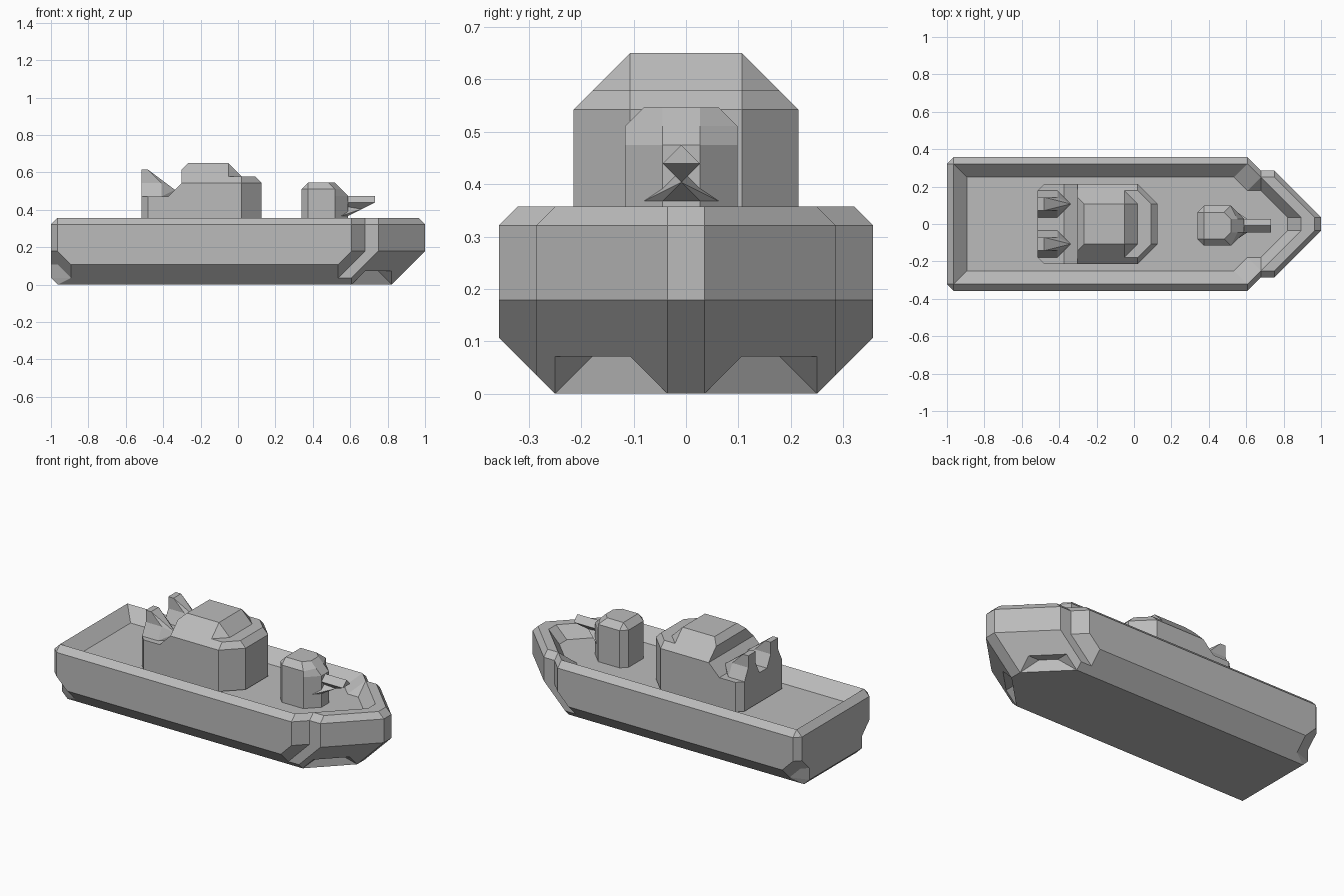
import bpy
import bmesh
from mathutils import Vector

if "Cube" in bpy.data.objects:
    bpy.data.objects.remove(bpy.data.objects["Cube"], do_unlink=True)

U = 1 / 28  # modelling unit: half the ship is 28 units long

grey = bpy.data.materials.new("hull grey")
grey.use_nodes = True
colour = (0.5, 0.5, 0.5, 1)
grey.diffuse_color = colour
grey.node_tree.nodes["Principled BSDF"].inputs["Base Color"].default_value = colour


def flip(p):
    return (p[0], -p[1], p[2])


def face(bm, pts):
    """Add a face, skipping repeated points."""
    unique = list(dict.fromkeys(pts))
    if len(unique) > 2:
        bm.faces.new([bm.verts.new(p) for p in unique])


def pair(bm, *pts):
    """Add a panel and its mirror image across the centreline."""
    face(bm, pts)
    face(bm, [flip(p) for p in reversed(pts)])


def span(bm, *pts):
    """Add a panel reaching across the centreline."""
    face(bm, list(pts) + [flip(p) for p in reversed(pts)])


def loft(bm, rings, ends=True):
    """Join half outlines (points, height), each mirrored into a full loop."""
    loops = []
    for outline, z in rings:
        half = [(x, y, z) for x, y in outline]
        loops.append(half + [flip(p) for p in reversed(half)])
    for low, high in zip(loops, loops[1:]):
        for i in range(len(low)):
            j = (i + 1) % len(low)
            face(bm, [low[i], low[j], high[j], high[i]])
    face(bm, loops[-1])
    if ends:
        face(bm, loops[0])


def hull_of(bm, pts):
    verts = [bm.verts.new(p) for p in pts]
    result = bmesh.ops.convex_hull(bm, input=verts)
    inside = [v for v in result["geom_interior"] if isinstance(v, bmesh.types.BMVert)]
    bmesh.ops.delete(bm, geom=inside, context='VERTS')


def finish(bm, name, offset=(0, 0, 0)):
    bmesh.ops.remove_doubles(bm, verts=bm.verts, dist=0.01)
    bmesh.ops.recalc_face_normals(bm, faces=bm.faces)
    for v in bm.verts:
        v.co = (v.co + Vector(offset)) * U
    mesh = bpy.data.meshes.new(name)
    bm.to_mesh(mesh)
    bm.free()
    mesh.materials.append(grey)
    obj = bpy.data.objects.new(name, mesh)
    bpy.context.collection.objects.link(obj)


# Hull: upper sides, bulwark and sunken deck
bm = bmesh.new()
outer = [(-28, 9), (-27, 10), (17, 10), (19, 8), (21, 8), (28, 1)]
rim_out = [(-27, 9), (-27, 9), (17, 9), (19, 7), (21, 7), (27, 1)]
rim_in = [(-27, 9), (-27, 9), (17, 9), (19, 7), (19, 7), (25, 1)]
deck = [(-25, 7), (-25, 7), (15, 7), (17, 5), (19, 5), (23, 1)]
loft(bm, [(outer, 5), (outer, 9), (rim_out, 10), (rim_in, 10), (deck, 8)], ends=False)

# Hull: lower side, chine and flat keel
quarter, side_aft, chine_aft = (-28, 9, 5), (-27, 10, 5), (-25, 10, 3)
notch_top, stern_high, stern_low = (-27, 8, 3), (-28, 7, 3), (-28, 7, 1)
notch_low, keel_aft = (-25, 8, 1), (-27, 7, 0)
side_fore, chine_fore, chine_low = (17, 10, 5), (15, 10, 3), (15, 8, 1)
step_a, step_b, step_low = (19, 8, 5), (21, 8, 5), (17, 8, 1)
keel_fore, stem, forefoot = (17, 7, 0), (28, 1, 5), (23, 1, 0)
pair(bm, side_aft, chine_aft, chine_fore, side_fore)
pair(bm, chine_aft, chine_fore, chine_low, keel_fore, keel_aft, notch_low)

# Hull: notched stern corners
pair(bm, quarter, side_aft, chine_aft, notch_top, stern_high)
pair(bm, stern_high, notch_top, notch_low, stern_low)
pair(bm, stern_low, notch_low, keel_aft)
pair(bm, notch_top, chine_aft, notch_low)
span(bm, quarter, stern_high, stern_low)
span(bm, stern_low, keel_aft)

# Hull: stepped bow with recesses beside the forefoot
roof_a, roof_b, roof_c, roof_d = (19, 7, 2), (23, 3, 2), (21, 3, 2), (19, 5, 2)
foot_c, foot_d = (21, 3, 0), (19, 5, 0)
pair(bm, side_fore, step_a, chine_low, chine_fore)
pair(bm, step_a, step_b, step_low, chine_low)
pair(bm, step_low, keel_fore, chine_low)
pair(bm, step_b, stem, forefoot, roof_b, roof_a, keel_fore, step_low)
pair(bm, roof_a, roof_b, roof_c, roof_d)
pair(bm, keel_fore, roof_a, roof_d)
pair(bm, keel_fore, roof_d, foot_d)
pair(bm, roof_d, roof_c, foot_c, foot_d)
pair(bm, roof_b, forefoot, roof_c)
pair(bm, forefoot, foot_c, roof_c)
span(bm, stem, forefoot)
span(bm, keel_aft, keel_fore, foot_d, foot_c, forefoot)
finish(bm, "hull")

# Cabin: walls, front lip, sloped roof and lower rear platform
bm = bmesh.new()
base = [(-14, 5, 8), (-13, 6, 8), (1, 6, 8), (4, 3, 8)]
aft, aft_side, ramp_low, eave_aft = (-14, 5, 13), (-13, 6, 13), (-10, 6, 13), (-8, 6, 15)
eave, front = (1, 6, 15), (4, 3, 15)
lip_side, lip_front, lip_in, lip_mid = (1, 5, 16), (3, 3, 16), (-1, 5, 16), (1, 3, 16)
roof_fore, roof_aft, roof_back = (-1, 3, 18), (-7, 3, 18), (-8, 4, 17)
pair(bm, base[0], base[1], aft_side, aft)
pair(bm, base[1], base[2], eave, eave_aft, ramp_low, aft_side)
pair(bm, base[2], base[3], front, eave)
pair(bm, eave, front, lip_front, lip_side)
pair(bm, lip_side, lip_front, lip_mid, lip_in)
pair(bm, eave, lip_side, lip_in)
pair(bm, eave_aft, eave, lip_in, roof_fore, roof_aft, roof_back)
pair(bm, lip_in, lip_mid, roof_fore)
for strip in [(base[3], front), (front, lip_front), (lip_front, lip_mid),
              (lip_mid, roof_fore), (roof_fore, roof_aft), (roof_aft, roof_back),
              (roof_back, eave_aft), (eave_aft, ramp_low),
              (ramp_low, aft_side, aft), (aft, base[0]), tuple(base)]:
    span(bm, *strip)
cabin_offset = (-0.45, 0, 0.2)
finish(bm, "cabin", cabin_offset)

# Rear guns: a flared foot with a raked fin on top
for name, y in (("left_rear_gun", 3), ("right_rear_gun", -3)):
    bm = bmesh.new()
    hull_of(bm, [(x, y + s * w, z) for x in (-14, -11) for s in (-1, 1)
                 for w, z in ((2, 13), (1, 15))])
    hull_of(bm, [(x, y + s, z) for s in (-1, 1)
                 for x, z in ((-14, 17), (-13, 17), (-14, 14), (-11, 15), (-11, 14))]
            + [(-9, y, 14), (-9, y, 13)])
    hull_of(bm, [(-11, y - 2, 13), (-11, y + 2, 13), (-11, y - 1, 15),
                 (-11, y + 1, 15), (-9, y, 14), (-9, y, 13)])
    finish(bm, name, cabin_offset)

# Bow turret with chamfered crown
turret_offset = (0.5, -0.25, 0.3)
bm = bmesh.new()
plan = [(9, 2), (10, 3), (14, 3), (16, 1)]
shoulder = [(9, 2), (10, 3), (14, 3), (15, 1)]
crown = [(10, 2), (10, 2), (13, 2), (14, 1)]
loft(bm, [(plan, 7.7), (plan, 13), (shoulder, 14), (crown, 15)])
finish(bm, "bow_turret", turret_offset)

# Diamond-section barrel with a bracket below
bm = bmesh.new()
hull_of(bm, [(x, y, z) for y, z, tip in ((0, 13, 20), (1, 12, 20), (-1, 12, 20), (0, 11, 18))
             for x in (15, tip)])
hull_of(bm, [(15, -2, 10), (15, 2, 10), (15, 0, 12), (18, 0, 11), (16, 1, 10), (16, -1, 10)])
finish(bm, "bow_gun_barrel", turret_offset)
